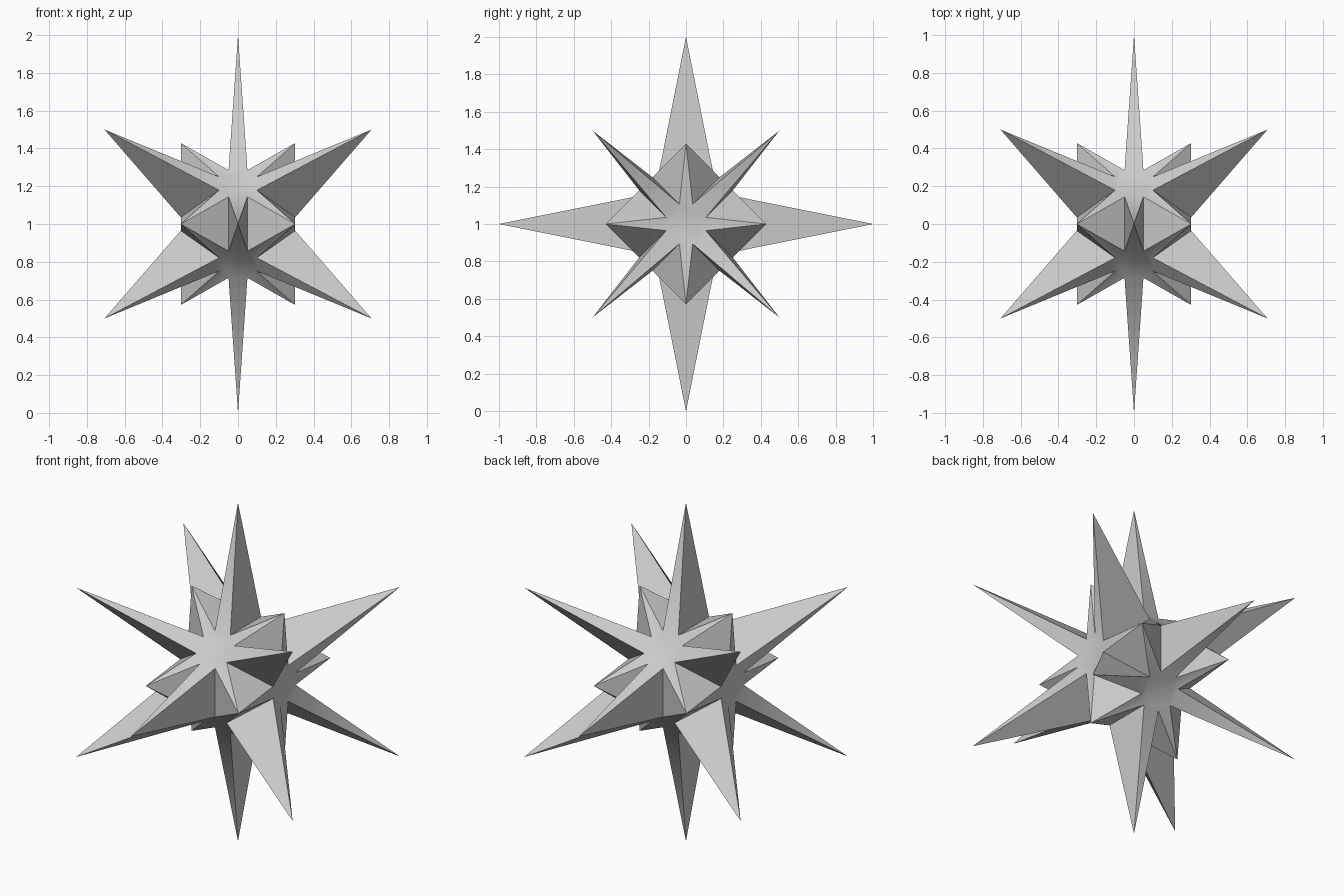
import bpy, bmesh, math
from itertools import permutations, product
from mathutils import Matrix

if "Cube" in bpy.data.objects:
    bpy.data.objects.remove(bpy.data.objects["Cube"])

A, B, C = 0.05, 0.10, 0.303   # half-width of spike root, flat radius, flat distance
LONG = 1.0                    # long spike reach
SHORT = C * math.sqrt(3)      # short spike reach

# core: irregular truncated cuboctahedron (6 octagons, 8 hexagons, 12 rectangles)
bm = bmesh.new()
for p in permutations((A, B, C)):
    for s in product((-1, 1), repeat=3):
        bm.verts.new([u * v for u, v in zip(p, s)])
bmesh.ops.convex_hull(bm, input=bm.verts[:])
bmesh.ops.dissolve_limit(bm, angle_limit=math.radians(2),
                         verts=bm.verts[:], edges=bm.edges[:])

# spikes: rectangles become long points, hexagons become short points
for sides, reach in ((4, LONG), (6, SHORT)):
    faces = [f for f in bm.faces if len(f.verts) == sides]
    tips = bmesh.ops.poke(bm, faces=faces)["verts"]
    for v in tips:
        v.co = v.co.normalized() * reach

# stand it on a long point
bmesh.ops.transform(bm, verts=bm.verts[:],
                    matrix=Matrix.Translation((0, 0, 1)) @ Matrix.Rotation(math.radians(45), 4, 'X'))
bmesh.ops.recalc_face_normals(bm, faces=bm.faces[:])
me = bpy.data.meshes.new("spiked_star")
bm.to_mesh(me)
bm.free()
star = bpy.data.objects.new("spiked_star", me)
bpy.context.collection.objects.link(star)

# soft blend from flats into the long spikes only
bpy.context.view_layer.objects.active = star
star.select_set(True)
bpy.ops.object.shade_smooth_by_angle(angle=math.radians(40))
